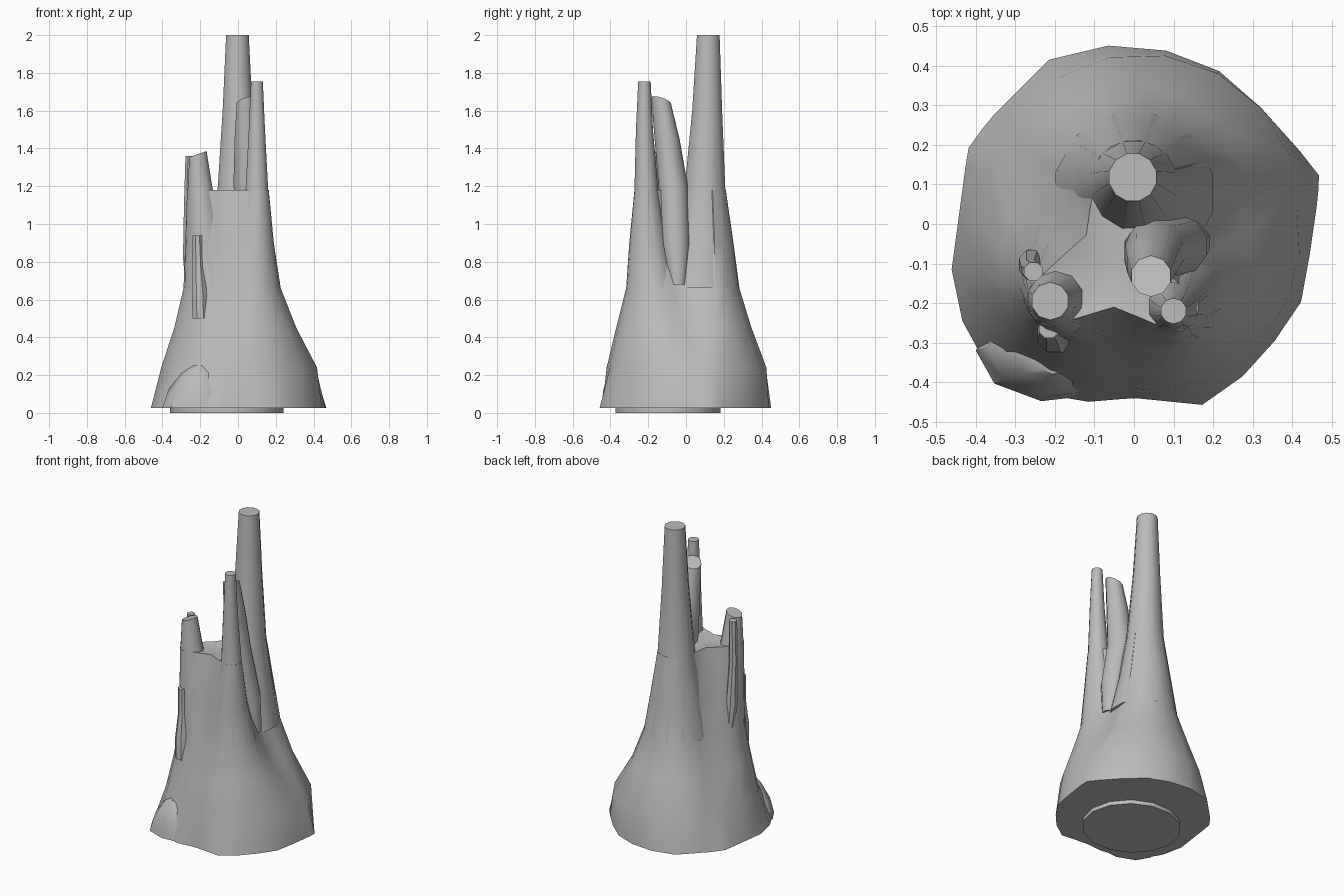
import bpy, bmesh, math
from mathutils import Vector

if "Cube" in bpy.data.objects:
    bpy.data.objects.remove(bpy.data.objects["Cube"])

stone = bpy.data.materials.new("grey stone")
stone.diffuse_color = (0.5, 0.5, 0.5, 1)
stone.use_nodes = True
stone.node_tree.nodes["Principled BSDF"].inputs["Base Color"].default_value = stone.diffuse_color


def loft(name, rings, cap_drop=0.0, angle=40):
    """Skin equal-length rings from bottom to top and close both ends."""
    bm = bmesh.new()
    loops = [[bm.verts.new(p) for p in ring] for ring in rings]
    n = len(loops[0])
    for a, b in zip(loops, loops[1:]):
        for i in range(n):
            j = (i + 1) % n
            bm.faces.new((a[i], a[j], b[j], b[i]))
    for loop, drop in ((loops[0], 0), (loops[-1], cap_drop)):
        mid = sum((v.co for v in loop), Vector()) / n
        tip = bm.verts.new(mid - Vector((0, 0, drop)))
        for i in range(n):
            bm.faces.new((loop[i], loop[(i + 1) % n], tip))
    bmesh.ops.recalc_face_normals(bm, faces=bm.faces)
    me = bpy.data.meshes.new(name)
    bm.to_mesh(me)
    bm.free()
    me.materials.append(stone)
    ob = bpy.data.objects.new(name, me)
    bpy.context.collection.objects.link(ob)
    bpy.context.view_layer.objects.active = ob
    ob.select_set(True)
    bpy.ops.object.shade_smooth_by_angle(angle=math.radians(angle))
    ob.select_set(False)
    return ob


def spire(name, stations, sides=10, tilt=(0, 0)):
    """Round tapering spire; stations are (x, y, z, radius), tilt slants the top."""
    rings = []
    for k, (x, y, z, r) in enumerate(stations):
        top = k == len(stations) - 1
        ring = []
        for i in range(sides):
            a = 2 * math.pi * (i + 0.5) / sides
            dx, dy = r * math.cos(a), r * math.sin(a)
            dz = tilt[0] * dx + tilt[1] * dy if top else 0
            ring.append((x + dx, y + dy, z + dz))
        rings.append(ring)
    loft(name, rings)


# Three main spires, sharing their lower stations with the trunk
back = [(0.02, 0.03, 0.24, 0.40), (0, 0.06, 0.45, 0.29), (0, 0.08, 0.66, 0.205),
        (0, 0.095, 0.9, 0.158), (0, 0.1, 1.18, 0.112)]
left = [(-0.05, -0.05, 0.24, 0.36), (-0.1, -0.11, 0.45, 0.24), (-0.13, -0.14, 0.66, 0.16),
        (-0.17, -0.17, 0.9, 0.11), (-0.2, -0.19, 1.18, 0.07)]
right = [(0.04, -0.04, 0.24, 0.38), (0.07, -0.13, 0.45, 0.24), (0.08, -0.17, 0.66, 0.147),
         (0.09, -0.2, 0.9, 0.1), (0.1, -0.21, 1.18, 0.063)]
spire("back_spire", back[2:] + [(-0.002, 0.112, 1.6, 0.082), (-0.003, 0.118, 2.0, 0.062)], 12)
spire("left_spire", left[2:] + [(-0.212, -0.195, 1.37, 0.048)], 10, (0.35, 0))
spire("right_spire", right[2:] + [(0.1, -0.22, 1.5, 0.045), (0.1, -0.22, 1.755, 0.033)], 10)

# Smaller spires growing out of the trunk
spire("middle_spire", [(0.15, -0.045, 0.68, 0.045), (0.11, -0.055, 0.9, 0.078),
                       (0.05, -0.068, 1.2, 0.078), (0.045, -0.1, 1.45, 0.066),
                       (0.043, -0.132, 1.655, 0.052)], 10, (0.3, -0.3))
spire("thin_left_spire", [(-0.25, -0.09, 0.68, 0.03), (-0.258, -0.1, 0.82, 0.036),
                          (-0.262, -0.115, 1.1, 0.026), (-0.255, -0.12, 1.36, 0.025)], 8)
spire("short_front_spire", [(-0.2, -0.285, 0.5, 0.045), (-0.203, -0.282, 0.62, 0.045),
                            (-0.21, -0.262, 0.78, 0.032), (-0.215, -0.262, 0.94, 0.028)], 8)

# Trunk: arcs around the three spires joined by pinched bridges
FOOT = [(0, .465), (.2, .4), (.36, .26), (.47, .12), (.455, -.02), (.42, -.21), (.33, -.33),
        (.2, -.46), (0, -.44), (-.18, -.455), (-.36, -.38), (-.47, -.18), (-.42, .19),
        (-.37, .26), (-.21, .42)]


def foot_point(direction, z):
    """Where a ray from the centre meets the foot outline."""
    for a, b in zip(FOOT, FOOT[1:] + FOOT[:1]):
        a, b = Vector(a), Vector(b)
        e = b - a
        den = direction.cross(e)
        if abs(den) > 1e-9:
            t, s = a.cross(e) / den, a.cross(direction) / den
            if t > 0 and -1e-6 <= s <= 1 + 1e-6:
                p = direction * t
                return (p.x, p.y, z)


ARCS = [(16, 147), (147, 266), (266, 376)]
PINCH = [(0, 0, 0), (0, 0, 0.05), (0.04, 0.03, 0.12), (0.15, 0.1, 0.4), (0.4, 0.3, 0.8)]
heart = Vector((-0.04, -0.08))
rings = []
for level in range(5):
    groups = []
    for stations, (a0, a1) in zip((back, left, right), ARCS):
        x, y, z, r = stations[level]
        arc = [math.radians(a0 + (a1 - a0) * (i + 0.25) / 6.5) for i in range(7)]
        groups.append([Vector((x + r * math.cos(a), y + r * math.sin(a))) for a in arc])
    ring = []
    for g in range(3):
        ring += groups[g]
        p, q = groups[g][-1], groups[(g + 1) % 3][0]
        for t, w in ((0.25, 0.6), (0.5, 1), (0.75, 0.6)):
            ring.append(p.lerp(q, t).lerp(heart, w * PINCH[level][g]))
    rings.append([(p.x, p.y, z) for p in ring])
foot = [foot_point(Vector(p[:2]).normalized(), 0.025) for p in rings[0]]
loft("trunk", [foot] + rings, 0.02)

# Chipped rock mound at the front left of the foot
mound = [[(-0.2 + rx * math.cos(a), cy + ry * math.sin(a), z)
          for a in [2 * math.pi * (i + 0.5) / 9 for i in range(9)]]
         for rx, ry, cy, z in ((0.2, 0.13, -0.32, 0.025), (0.17, 0.13, -0.31, 0.12),
                               (0.1, 0.09, -0.32, 0.21), (0.04, 0.04, -0.34, 0.25))]
loft("front_mound", mound)

# Shallow plate under the foot
under = [[(-0.06 + 0.3 * math.cos(a), -0.095 + 0.285 * math.sin(a), z)
          for a in [2 * math.pi * i / 14 for i in range(14)]] for z in (0, 0.03)]
loft("under_plate", under)
